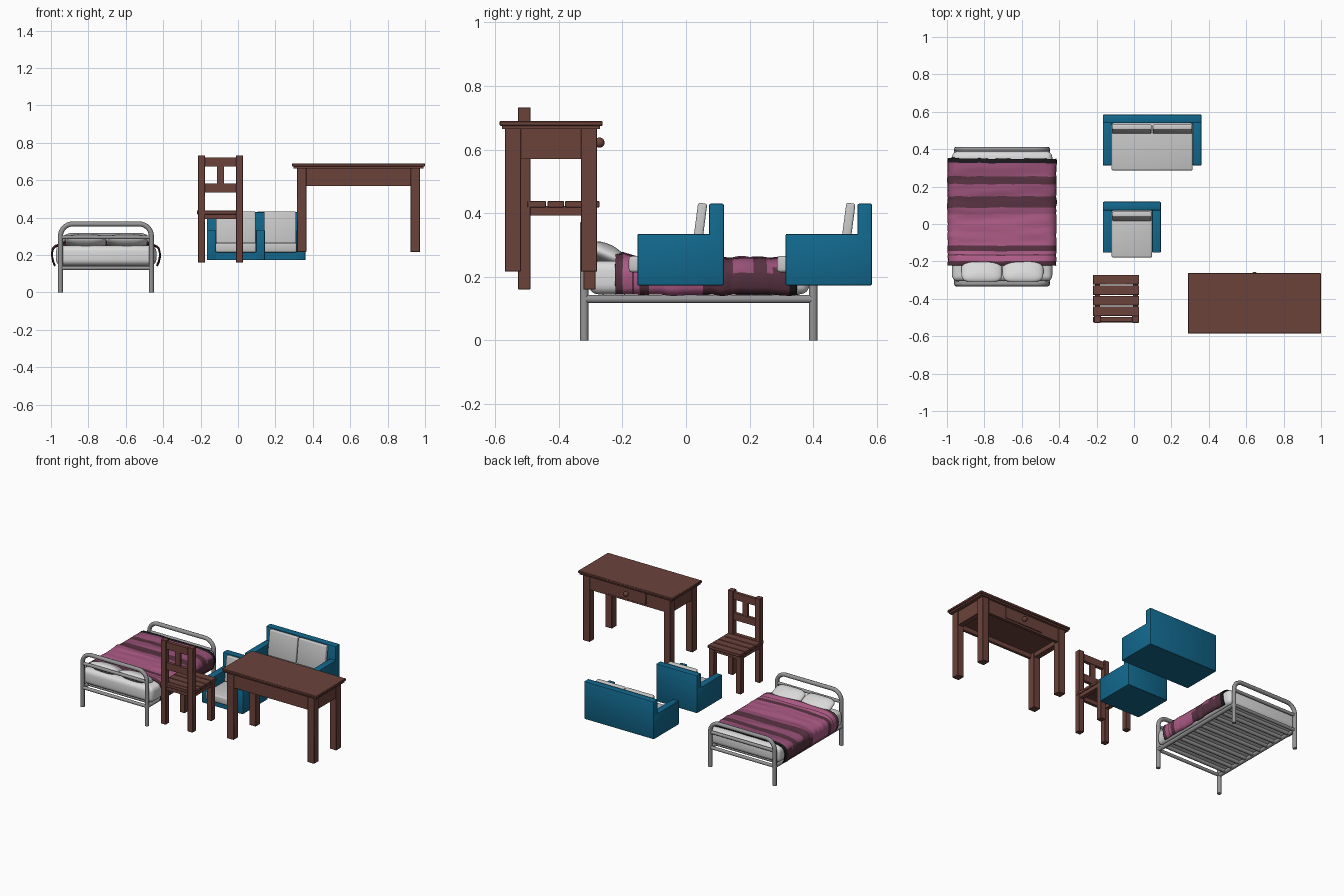
import bpy, bmesh, math
from mathutils import noise, Vector

if "Cube" in bpy.data.objects:
    bpy.data.objects.remove(bpy.data.objects["Cube"])


def mat(name, r, g, b):
    m = bpy.data.materials.new(name)
    m.diffuse_color = (r, g, b, 1)
    m.use_nodes = True
    m.node_tree.nodes["Principled BSDF"].inputs["Base Color"].default_value = m.diffuse_color
    return m


WOOD = mat("brown wood", 0.15, 0.055, 0.043)
BLUE = mat("blue fabric", 0.006, 0.14, 0.27)
CUSH = mat("grey cushion", 0.58, 0.58, 0.58)
METAL = mat("grey metal", 0.30, 0.30, 0.31)
SHEET = mat("white sheet", 0.70, 0.70, 0.70)
PINK = mat("pink stripe", 0.42, 0.105, 0.24)
ROSE = mat("muted pink stripe", 0.31, 0.08, 0.18)
PLUM = mat("plum stripe", 0.095, 0.032, 0.052)
BLACK = mat("black hem", 0.012, 0.010, 0.012)


def smooth(o, deg=40):
    bpy.ops.object.select_all(action='DESELECT')
    o.select_set(True)
    bpy.context.view_layer.objects.active = o
    bpy.ops.object.shade_smooth_by_angle(angle=math.radians(deg))


def box(name, x, y, z, m, bevel=0.0, seg=2, tilt=0.0):
    """Box from (min, max) pairs, optionally rounded and tilted about x."""
    bm = bmesh.new()
    bmesh.ops.create_cube(bm, size=1)
    for v in bm.verts:
        v.co = Vector((v.co.x * (x[1] - x[0]), v.co.y * (y[1] - y[0]), v.co.z * (z[1] - z[0])))
    if bevel:
        bmesh.ops.bevel(bm, geom=bm.edges[:], offset=bevel, segments=seg, profile=0.5, affect='EDGES')
    me = bpy.data.meshes.new(name)
    bm.to_mesh(me)
    bm.free()
    me.materials.append(m)
    o = bpy.data.objects.new(name, me)
    bpy.context.collection.objects.link(o)
    o.location = (sum(x) / 2, sum(y) / 2, sum(z) / 2)
    o.rotation_euler.x = tilt
    if bevel:
        smooth(o)
    return o


def tube(name, pts, r, m, res=3):
    cu = bpy.data.curves.new(name, 'CURVE')
    cu.dimensions = '3D'
    cu.bevel_depth, cu.bevel_resolution, cu.use_fill_caps = r, res, True
    s = cu.splines.new('POLY')
    s.points.add(len(pts) - 1)
    for p, c in zip(s.points, pts):
        p.co = (*c, 1)
    cu.materials.append(m)
    o = bpy.data.objects.new(name, cu)
    bpy.context.collection.objects.link(o)
    bpy.ops.object.select_all(action='DESELECT')
    o.select_set(True)
    bpy.context.view_layer.objects.active = o
    bpy.ops.object.convert(target='MESH')
    smooth(bpy.context.object, 50)


# ---------- desk (faces +y) ----------
box("desk_top", (0.288, 1.0), (-0.586, -0.262), (0.674, 0.69), WOOD, 0.003, 1)
box("desk_top_moulding", (0.296, 0.992), (-0.578, -0.27), (0.664, 0.676), WOOD)
for x in (0.315, 0.923):
    for y in (-0.569, -0.33):
        box("desk_leg", (x, x + 0.05), (y, y + 0.05), (0.216, 0.668), WOOD, 0.002, 1)
    box("desk_side_apron", (x + 0.006, x + 0.044), (-0.55, -0.30), (0.57, 0.668), WOOD)
box("desk_back_apron", (0.34, 0.95), (-0.563, -0.545), (0.57, 0.668), WOOD)
box("desk_front_apron", (0.34, 0.95), (-0.305, -0.286), (0.57, 0.668), WOOD)
box("desk_underside", (0.34, 0.95), (-0.55, -0.3), (0.60, 0.668), WOOD)
box("drawer_front", (0.50, 0.788), (-0.29, -0.281), (0.582, 0.66), WOOD, 0.002, 1)
bpy.ops.mesh.primitive_uv_sphere_add(segments=16, ring_count=10, radius=0.016, location=(0.644, -0.272, 0.622))
knob = bpy.context.object
knob.name = "drawer_knob"
knob.data.materials.append(WOOD)
smooth(knob, 60)

# ---------- chair (back towards -y) ----------
for x in (-0.214, -0.011):
    box("chair_back_post", (x, x + 0.038), (-0.528, -0.489), (0.16, 0.733), WOOD, 0.002, 1)
    box("chair_front_leg", (x, x + 0.038), (-0.323, -0.284), (0.16, 0.42), WOOD, 0.002, 1)
    box("chair_side_apron", (x + 0.005, x + 0.033), (-0.50, -0.30), (0.393, 0.422), WOOD)
for y in (-0.517, -0.31):
    box("chair_apron", (-0.19, 0.005), (y, y + 0.02), (0.393, 0.422), WOOD)
for i in range(5):
    y = -0.272 - i * 0.056
    w = 0.052 if i < 4 else 0.03
    box("chair_seat_slat", (-0.219, 0.028), (y - w, y), (0.418, 0.438), WOOD, 0.002, 1)
box("chair_top_rail", (-0.18, -0.007), (-0.52, -0.498), (0.674, 0.722), WOOD)
box("chair_lower_rail", (-0.18, -0.007), (-0.52, -0.498), (0.535, 0.582), WOOD)
box("chair_back_slat", (-0.113, -0.075), (-0.517, -0.501), (0.58, 0.676), WOOD)


# ---------- sofa and armchair ----------
def couch(name, x0, x1, y0, pillows):
    y1, a = y0 + 0.272, 0.047
    box(name + "_base", (x0 + 0.01, x1 - 0.01), (y0 + 0.002, y1 - 0.004), (0.173, 0.216), BLUE)
    box(name + "_back", (x0 + 0.001, x1 - 0.001), (y1 - 0.046, y1), (0.1735, 0.43), BLUE, 0.005)
    for x in (x0, x1 - a):
        box(name + "_arm", (x, x + a), (y0, y1 - 0.002), (0.173, 0.335), BLUE, 0.005)
    box(name + "_seat_cushion", (x0 + a, x1 - a), (y0 - 0.027, y1 - 0.046), (0.214, 0.265), CUSH, 0.01, 3)
    w = (x1 - x0 - 2 * a) / pillows
    for i in range(pillows):
        xa = x0 + a + i * w
        box(name + "_back_cushion", (xa + 0.003, xa + w - 0.003), (y1 - 0.092, y1 - 0.063),
            (0.262, 0.432), CUSH, 0.007, 3, -0.13)


couch("sofa", -0.167, 0.361, 0.313, 2)
couch("armchair", -0.167, 0.144, -0.153, 1)

# ---------- bed frame ----------
CX, HW, R = -0.706, 0.243, 0.0135


def arch(y, top, r=0.065):
    pts = [(CX - HW, y, 0)]
    for k in range(9):
        t = math.pi - k * math.pi / 16
        pts.append((CX - HW + r + r * math.cos(t), y, top - r + r * math.sin(t)))
    return pts + [(2 * CX - p[0], y, p[2]) for p in reversed(pts)]


for name, y, top, bar in (("headboard", -0.32, 0.366, 0.295), ("footboard", 0.40, 0.305, 0.235)):
    tube(name + "_arch", arch(y, top), R, METAL)
    for z in (bar, 0.13):
        tube(name + "_bar", [(CX - HW, y, z), (CX + HW, y, z)], 0.011, METAL)
for s in (-1, 1):
    tube("bed_side_rail", [(CX + s * HW, -0.32, 0.13), (CX + s * HW, 0.40, 0.13)], 0.0135, METAL)
for i in range(10):
    y = -0.26 + i * 0.0667
    tube("bed_slat", [(CX - HW, y, 0.132), (CX + HW, y, 0.132)], 0.0125, METAL, 2)

# ---------- mattress and pillows ----------
box("mattress", (-0.973, -0.437), (-0.306, 0.388), (0.145, 0.25), SHEET, 0.03, 4)
for x in (-0.814, -0.594):
    bpy.ops.mesh.primitive_uv_sphere_add(segments=32, ring_count=20, location=(x, -0.252, 0.272))
    p = bpy.context.object
    p.name = "bed_pillow"
    for v in p.data.vertices:  # squarish puffed outline
        c = v.co
        h = math.hypot(c.x, c.y)
        if h > 1e-5:
            n = ((abs(c.x) / h) ** 4 + (abs(c.y) / h) ** 4) ** 0.25
            c.x, c.y = c.x / n, c.y / n
        v.co = (c.x * 0.109, c.y * 0.066, c.z * 0.032)
    p.rotation_euler.x = -0.42
    p.data.materials.append(SHEET)
    smooth(p, 80)

# ---------- striped blanket, draped over both sides ----------
half = [(0, 0.262), (0.06, 0.262), (0.12, 0.261), (0.18, 0.26), (0.225, 0.259), (0.252, 0.256),
        (0.272, 0.247), (0.284, 0.232), (0.289, 0.21), (0.288, 0.188), (0.283, 0.165), (0.274, 0.143)]
prof = [(-a, b) for a, b in reversed(half[1:])] + half
Y0, Y1, N = -0.222, 0.35, 96
bm = bmesh.new()
rows = []
for j in range(N + 1):
    y = Y0 + (Y1 - Y0) * j / N
    lift = 0.014 * math.exp(-((y + 0.20) / 0.035) ** 2)
    row = []
    for a, b in prof:
        n = noise.noise(Vector((a * 6, y * 22, b * 6)))
        side = min(1, max(0, (abs(a) - 0.22) / 0.06))
        dx = math.copysign(side * (0.007 * n), a) if a else 0
        dz = (1 - side) * (0.006 * n + lift) + side * 0.006 * n
        dy = 0.006 * noise.noise(Vector((a * 14, y * 4, 3)))
        row.append(bm.verts.new((CX + a + dx, y + dy, b + dz)))
    rows.append(row)
# stripes: (upper y limit, material index) with 0 pink, 1 muted, 2 plum, 3 black
stripes = [(-0.198, 2), (-0.167, 0), (-0.16, 2), (-0.143, 0), (-0.112, 2), (0.05, 0), (0.09, 1),
           (0.15, 2), (0.214, 1), (0.257, 2), (0.326, 1), (1, 3)]
for j in range(N):
    for i in range(len(prof) - 1):
        f = bm.faces.new((rows[j][i], rows[j][i + 1], rows[j + 1][i + 1], rows[j + 1][i]))
        y = Y0 + (Y1 - Y0) * (j + 0.5) / N
        f.material_index = next(m for lim, m in stripes if y < lim)
        if f.calc_center_median().z < 0.22 and f.material_index == 1:
            f.material_index = 2
bmesh.ops.recalc_face_normals(bm, faces=bm.faces[:])
if rows[5][11].link_faces[0].normal.z < 0:
    bmesh.ops.reverse_faces(bm, faces=bm.faces[:])
me = bpy.data.meshes.new("blanket")
bm.to_mesh(me)
bm.free()
for m in (PINK, ROSE, PLUM, BLACK):
    me.materials.append(m)
blanket = bpy.data.objects.new("blanket", me)
bpy.context.collection.objects.link(blanket)
smooth(blanket, 80)
sol = blanket.modifiers.new("thickness", 'SOLIDIFY')
sol.thickness, sol.offset = 0.006, -1
